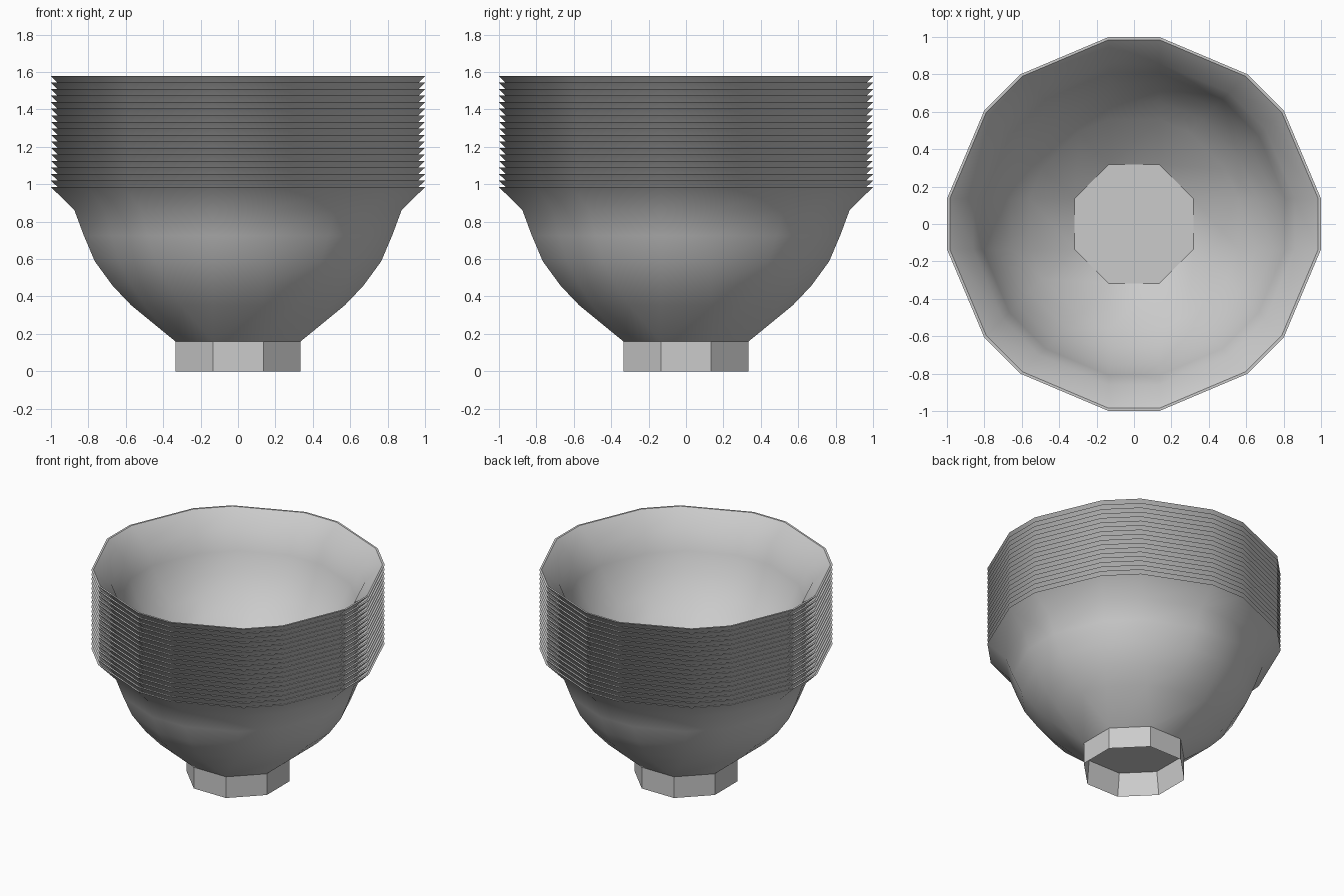
import bpy, bmesh, math

if "Cube" in bpy.data.objects:
    bpy.data.objects.remove(bpy.data.objects["Cube"])

COUNT, STEP = 18, 0.0349
FOOT_R, HALF = 0.335, 0.135   # foot apothem, half width of the straight sides


def ring(r):
    """16-sided outline that collapses to an octagon at the foot radius."""
    s = max(0.0, (r - FOOT_R) / (1 - FOOT_R))
    a, b = HALF + 0.473 * s, min(r, FOOT_R) + 0.465 * s
    pts = []
    for k in range(4):
        c, n = round(math.cos(k * math.pi / 2)), round(math.sin(k * math.pi / 2))
        for x, y in ((r, HALF), (b, a), (a, b), (HALF, r)):
            pts.append((x * c - y * n, x * n + y * c))
    return pts


def loft(name, profile, cap):
    bm = bmesh.new()
    rings = [[bm.verts.new((x, y, z)) for x, y in ring(r)] for r, z in profile]
    for lo, hi in zip(rings, rings[1:]):
        for j in range(len(lo)):
            k = (j + 1) % len(lo)
            bm.faces.new((lo[j], lo[k], hi[k], hi[j]))
    if cap:
        bm.faces.new(rings[-1])
    bmesh.ops.remove_doubles(bm, verts=bm.verts, dist=0.0005)
    me = bpy.data.meshes.new(name)
    bm.to_mesh(me)
    bm.free()
    ob = bpy.data.objects.new(name, me)
    bpy.context.collection.objects.link(ob)
    return ob


# Bowl wall: up the outside, over the rim, down the inside to the floor
outer = [(0.335, 0.16), (0.57, 0.352), (0.67, 0.457), (0.765, 0.587),
         (0.824, 0.725), (0.875, 0.862), (1.0, 0.985)]
inner = [(0.985, 0.985), (0.86, 0.867), (0.809, 0.73), (0.75, 0.595),
         (0.656, 0.469), (0.558, 0.366), (0.317, 0.178)]
bowl = loft("bowl_1", outer + inner, True)
bpy.context.view_layer.objects.active = bowl
bowl.select_set(True)
bpy.ops.object.shade_smooth_by_angle(angle=math.radians(34))

# Nested copies
for i in range(1, COUNT):
    copy = bowl.copy()
    copy.name = f"bowl_{i + 1}"
    copy.location.z = i * STEP
    bpy.context.collection.objects.link(copy)

# Hollow octagonal foot: tapered inside wall, then the outside wall
loft("foot", [(0.317, 0.178), (FOOT_R, 0), (FOOT_R, 0.16)], False)
